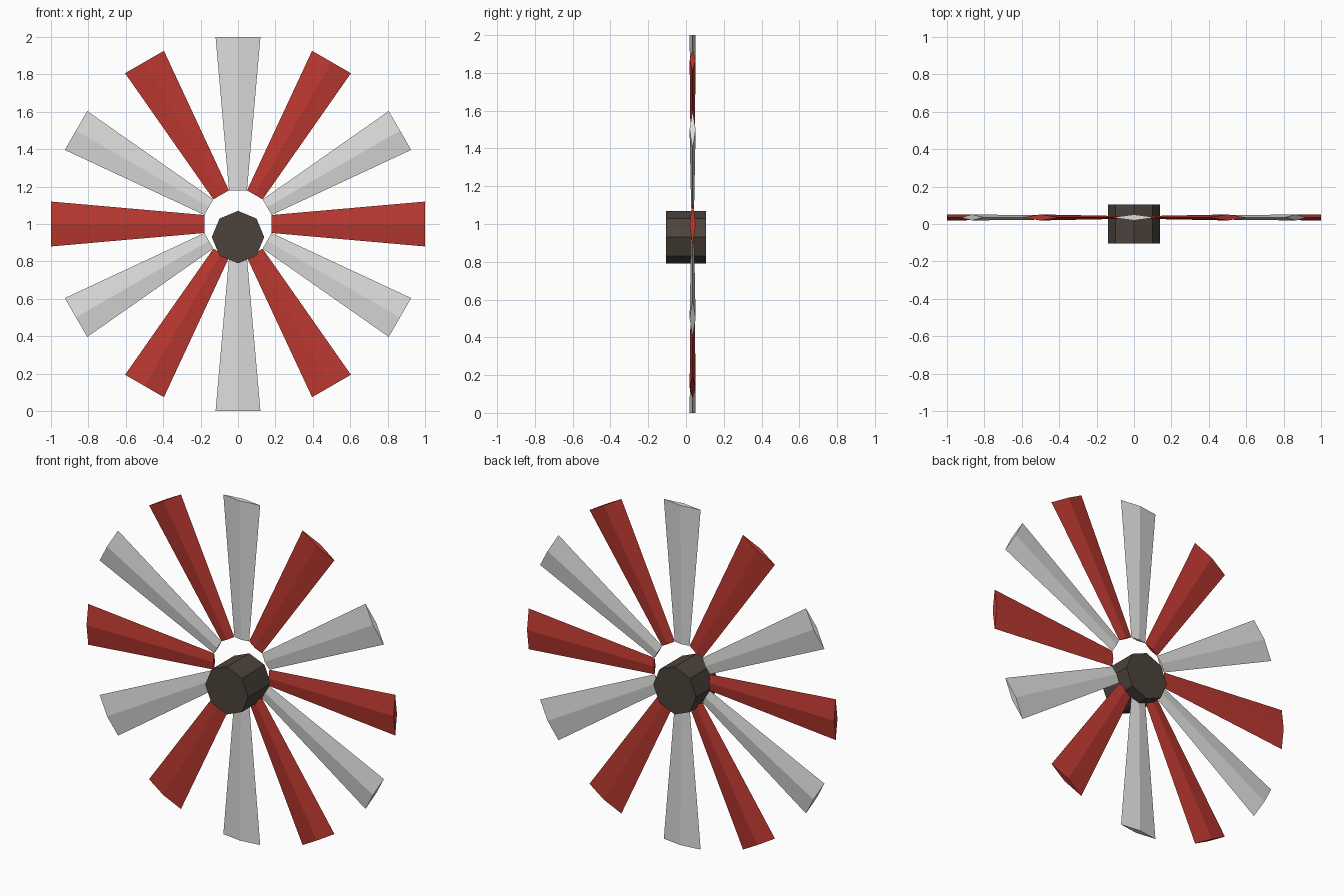
import bpy, bmesh, math
from mathutils import Matrix, Vector

if "Cube" in bpy.data.objects:
    bpy.data.objects.remove(bpy.data.objects["Cube"])


def material(name, rgb):
    m = bpy.data.materials.new(name)
    m.diffuse_color = (*rgb, 1.0)
    m.use_nodes = True
    m.node_tree.nodes["Principled BSDF"].inputs["Base Color"].default_value = m.diffuse_color
    return m


RED = material("red paint", (0.50, 0.040, 0.030))
GREY = material("pale grey", (0.72, 0.72, 0.71))
BROWN = material("dark brown", (0.073, 0.056, 0.045))


def add_object(name, bm, mat):
    bmesh.ops.recalc_face_normals(bm, faces=bm.faces)
    mesh = bpy.data.meshes.new(name)
    bm.to_mesh(mesh)
    bm.free()
    mesh.materials.append(mat)
    ob = bpy.data.objects.new(name, mesh)
    bpy.context.collection.objects.link(ob)
    return ob


def blade(name, angle, mat):
    """Tapered blade with a diamond section, thin edges in the wheel plane."""
    bm = bmesh.new()
    rings = []
    for radius, half_width, half_thick in ((0.18, 0.048, 0.008), (1.0, 0.12, 0.016)):
        section = ((0, half_width), (half_thick, 0), (0, -half_width), (-half_thick, 0))
        rings.append([bm.verts.new((radius, y, z)) for y, z in section])
    inner, outer = rings
    for i in range(4):
        j = (i + 1) % 4
        bm.faces.new((inner[i], inner[j], outer[j], outer[i]))
    bm.faces.new(inner)
    bm.faces.new(outer)
    bm.transform(Matrix.Translation(Vector((0, 0.035, 1.0))) @ Matrix.Rotation(-angle, 4, 'Y'))
    add_object(name, bm, mat)


# Twelve blades, alternating red and grey
for i in range(12):
    blade(f"blade_{i + 1}", math.radians(30 * i), GREY if i % 2 else RED)

# Octagonal axle hub, set slightly below the wheel centre
bm = bmesh.new()
bmesh.ops.create_cone(bm, cap_ends=True, segments=8, radius1=0.14, radius2=0.14, depth=0.21)
bm.transform(Matrix.Translation(Vector((0, 0, 0.93))) @ Matrix.Rotation(math.pi / 2, 4, 'X'))
add_object("hub", bm, BROWN)
